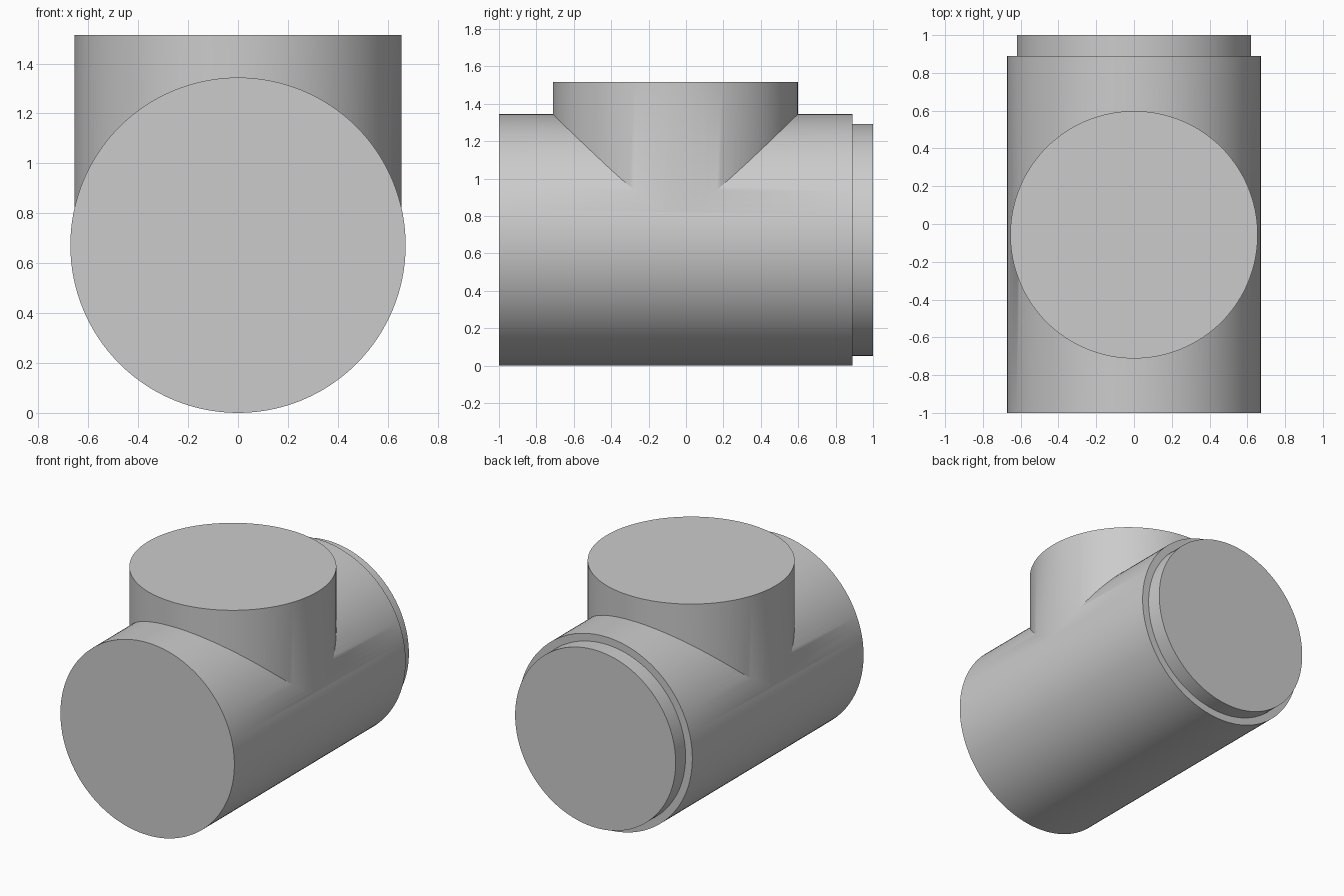
import bpy
from math import pi, radians

cube = bpy.data.objects.get("Cube")
if cube:
    bpy.data.objects.remove(cube)

SIDES = 128
AXIS_Z = 0.672      # height of the main pipe's centre line
BRANCH_Y = -0.057   # position of the branch along the pipe

grey = bpy.data.materials.new("light grey")
grey.use_nodes = True
colour = (0.6, 0.6, 0.6, 1)
grey.diffuse_color = colour
grey.node_tree.nodes["Principled BSDF"].inputs["Base Color"].default_value = colour


def cylinder(name, radius, start, end, along_y):
    """Closed cylinder from start to end, along y on the pipe axis or upright."""
    middle = (start + end) / 2
    place = (0, middle, AXIS_Z) if along_y else (0, BRANCH_Y, middle)
    bpy.ops.mesh.primitive_cylinder_add(
        vertices=SIDES, radius=radius, depth=end - start, location=place,
        rotation=(pi / 2 if along_y else 0, 0, 0))
    obj = bpy.context.object
    obj.name = obj.data.name = name
    obj.data.materials.append(grey)
    return obj


# Main pipe, upright branch and the narrower spigot at the back
pipe = cylinder("tee_body", 0.672, -1, 0.89, True)
branch = cylinder("branch", 0.655, AXIS_Z, 1.515, False)
spigot = cylinder("back_spigot", 0.62, 0.8, 1, True)

# Join the parts into one clean solid
bpy.ops.object.select_all(action="DESELECT")
pipe.select_set(True)
bpy.context.view_layer.objects.active = pipe
for part in (branch, spigot):
    union = pipe.modifiers.new("union", "BOOLEAN")
    union.operation = "UNION"
    union.solver = "EXACT"
    union.object = part
    bpy.ops.object.modifier_apply(modifier=union.name)
    bpy.data.objects.remove(part)

bpy.ops.object.shade_smooth_by_angle(angle=radians(30))
